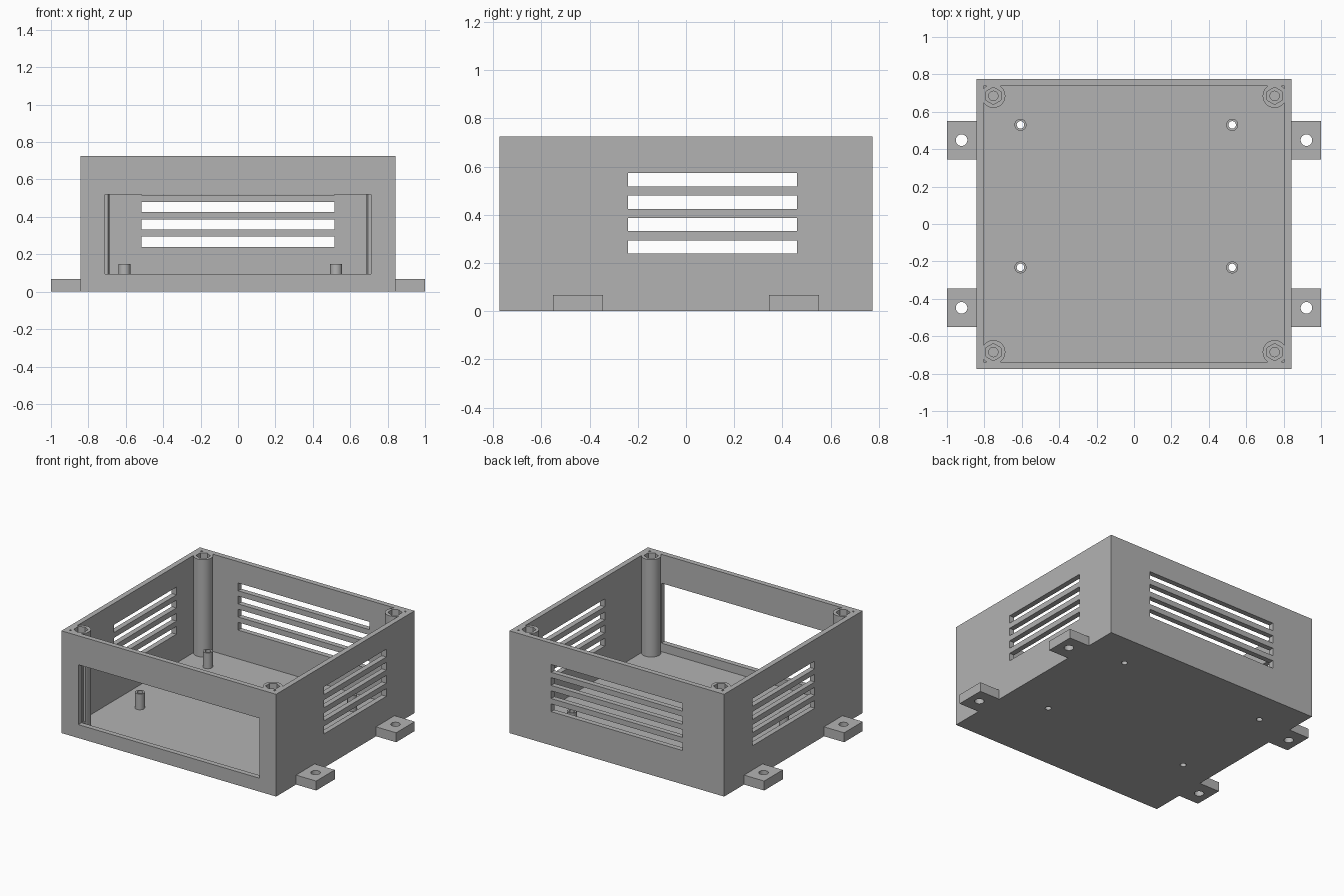
import bpy, bmesh
from math import pi
from mathutils import Matrix, Vector

if "Cube" in bpy.data.objects:
    bpy.data.objects.remove(bpy.data.objects["Cube"])

grey = bpy.data.materials.new("grey plastic")
grey.use_nodes = True
colour = (0.45, 0.45, 0.45, 1)
grey.diffuse_color = colour
grey.node_tree.nodes["Principled BSDF"].inputs["Base Color"].default_value = colour

W, D, H = 0.842, 0.775, 0.725      # outer half width, half depth, height
WALL, FLOOR = 0.037, 0.035
SIGNS = [(sx, sy) for sx in (-1, 1) for sy in (-1, 1)]
BOSSES = [(sx * 0.752, sy * 0.685) for sx, sy in SIGNS]
STANDOFFS = [(x, y) for x in (-0.607, 0.525) for y in (-0.232, 0.53)]


def box(bm, lo, hi):
    lo, hi = Vector(lo), Vector(hi)
    m = Matrix.Translation((lo + hi) / 2) @ Matrix.Diagonal((*(hi - lo), 1))
    bmesh.ops.create_cube(bm, size=1, matrix=m)


def cylinder(bm, x, y, z0, z1, r, sides=32):
    m = Matrix.Translation((x, y, (z0 + z1) / 2)) @ Matrix.Rotation(pi / 2, 4, "Z")
    if sides == 6:
        m = m @ Matrix.Rotation(pi / 6, 4, "Z")
    bmesh.ops.create_cone(bm, cap_ends=True, segments=sides, radius1=r, radius2=r,
                          depth=z1 - z0, matrix=m)


def make(name, bm):
    mesh = bpy.data.meshes.new(name)
    bm.to_mesh(mesh)
    bm.free()
    mesh.materials.append(grey)
    obj = bpy.data.objects.new(name, mesh)
    bpy.context.collection.objects.link(obj)
    return obj


def combine(obj, bm, operation="DIFFERENCE"):
    """Apply a boolean with a temporary helper mesh."""
    helper = make("helper", bm)
    mod = obj.modifiers.new("boolean", "BOOLEAN")
    mod.operation, mod.solver, mod.object = operation, "EXACT", helper
    bpy.context.view_layer.update()
    result = bpy.data.meshes.new_from_object(
        obj.evaluated_get(bpy.context.evaluated_depsgraph_get()))
    obj.modifiers.clear()
    obj.data = result
    bpy.data.objects.remove(helper)


# Open-topped case
bm = bmesh.new()
box(bm, (-W, -D, 0), (W, D, H))
case = make("case", bm)
bm = bmesh.new()
box(bm, (WALL - W, WALL - D, FLOOR), (W - WALL, D - WALL, H + 0.1))
combine(case, bm)

# Screw columns in the corners
bm = bmesh.new()
for x, y in BOSSES:
    cylinder(bm, x, y, FLOOR / 2, H, 0.064, 48)
combine(case, bm, "UNION")

# Hexagonal nut pockets, with screw holes below them
bm = bmesh.new()
for x, y in BOSSES:
    cylinder(bm, x, y, H - 0.05, H + 0.1, 0.046, 6)
combine(case, bm)
bm = bmesh.new()
for x, y in BOSSES:
    cylinder(bm, x, y, H - 0.35, H + 0.1, 0.025)
combine(case, bm)

# Front window and the through holes in the floor
bm = bmesh.new()
box(bm, (-0.71, -D - 0.1, 0.095), (0.71, -D + 0.06, 0.52))
for x, y in STANDOFFS:
    cylinder(bm, x, y, -0.1, 0.1, 0.02)
combine(case, bm)

# Ventilation slots in the back and both sides
bm = bmesh.new()
for i in range(4):
    z0 = 0.239 + i * 0.093
    z1 = z0 + 0.055
    box(bm, (-0.515, D - 0.06, z0), (0.515, D + 0.1, z1))
    for s in (-1, 1):
        xs = sorted((s * (W - 0.06), s * (W + 0.1)))
        box(bm, (xs[0], -0.24, z0), (xs[1], 0.46, z1))
combine(case, bm)

# Hollow standoffs on the floor
for i, (x, y) in enumerate(STANDOFFS):
    bm = bmesh.new()
    cylinder(bm, x, y, FLOOR, 0.147, 0.032)
    standoff = make(f"standoff_{i + 1}", bm)
    bm = bmesh.new()
    cylinder(bm, x, y, -0.1, 0.3, 0.02)
    combine(standoff, bm)

# Mounting tabs with screw holes
for sx, sy in SIGNS:
    bm = bmesh.new()
    xs = sorted((sx * W, sx))
    box(bm, (xs[0], sy * 0.448 - 0.104, 0), (xs[1], sy * 0.448 + 0.104, 0.067))
    side = "left" if sx > 0 else "right"
    end = "back" if sy > 0 else "front"
    tab = make(f"mounting_tab_{end}_{side}", bm)
    bm = bmesh.new()
    cylinder(bm, sx * 0.922, sy * 0.448, -0.1, 0.2, 0.031)
    combine(tab, bm)

# Smooth the round surfaces, keep the edges crisp
bpy.ops.object.select_all(action="DESELECT")
for obj in bpy.context.collection.objects:
    if obj.type == "MESH" and obj.name.startswith(("case", "standoff", "mounting")):
        obj.select_set(True)
bpy.context.view_layer.objects.active = case
bpy.ops.object.shade_smooth_by_angle(angle=pi / 6)
